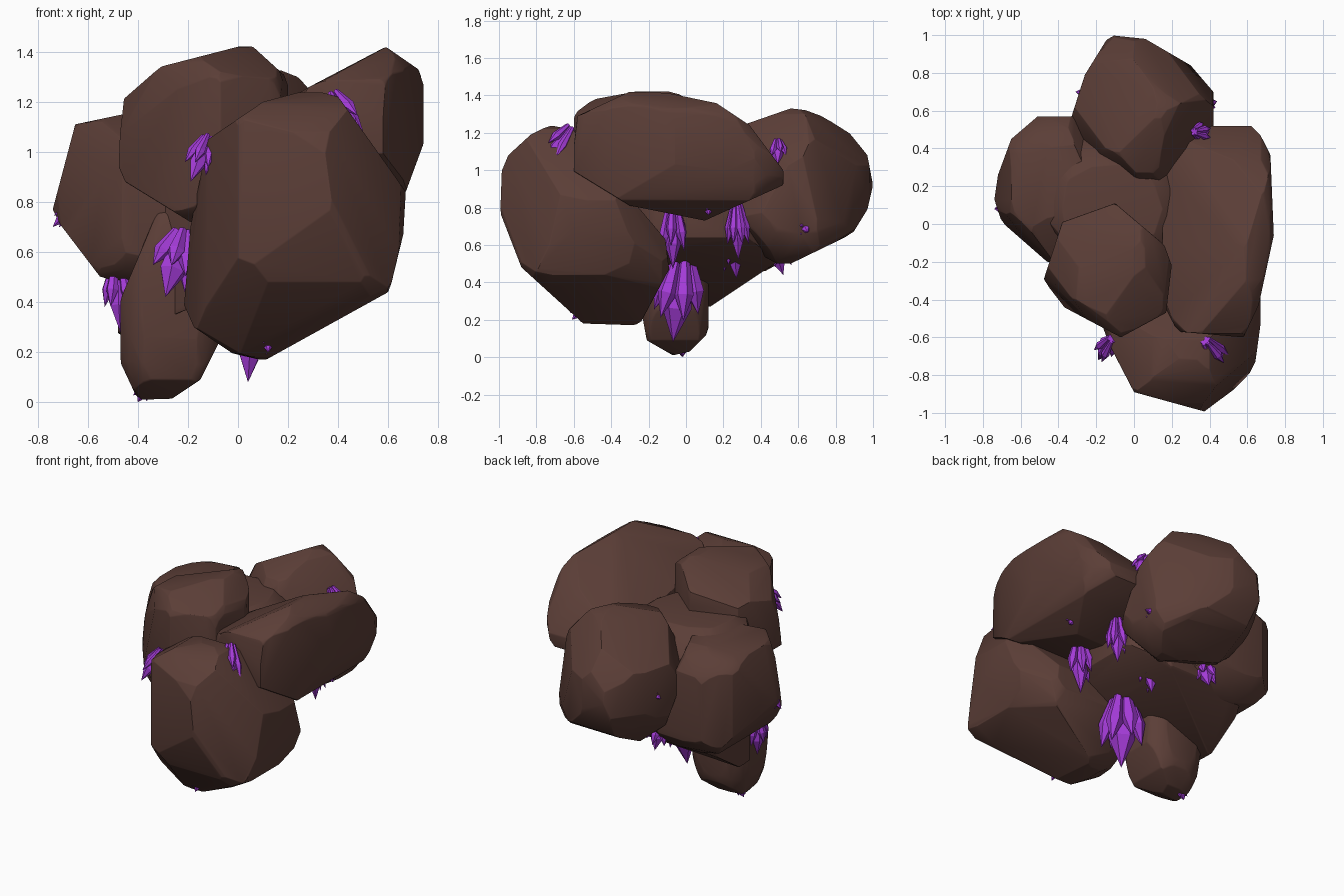
import bpy, bmesh, math, random
from mathutils import Vector

cube = bpy.data.objects.get("Cube")
if cube:
    bpy.data.objects.remove(cube, do_unlink=True)


def make_material(name, rgb):
    material = bpy.data.materials.new(name)
    material.use_nodes = True
    colour = (*rgb, 1)
    material.diffuse_color = colour
    shader = material.node_tree.nodes["Principled BSDF"]
    shader.inputs["Base Color"].default_value = colour
    shader.inputs["Roughness"].default_value = 0.9
    return material


STONE = make_material("brown stone", (0.105, 0.048, 0.038))
CRYSTAL = make_material("purple crystal", (0.38, 0.045, 0.7))


def add_object(name, bm, material):
    bmesh.ops.recalc_face_normals(bm, faces=bm.faces)
    mesh = bpy.data.meshes.new(name)
    bm.to_mesh(mesh)
    bm.free()
    mesh.materials.append(material)
    obj = bpy.data.objects.new(name, mesh)
    bpy.context.scene.collection.objects.link(obj)
    return obj


def slice_off(bm, point, normal):
    """Remove everything beyond a plane and close the cut."""
    geometry = bm.verts[:] + bm.edges[:] + bm.faces[:]
    bmesh.ops.bisect_plane(bm, geom=geometry, dist=1e-5, plane_co=point,
                           plane_no=normal, clear_outer=True)
    open_edges = [edge for edge in bm.edges if edge.is_boundary]
    if open_edges:
        bmesh.ops.holes_fill(bm, edges=open_edges, sides=0)


# The across and up directions that each outline is drawn on
PLANES = {
    "front": (Vector((1, 0, 0)), Vector((0, 0, 1))),
    "side": (Vector((0, 1, 0)), Vector((0, 0, 1))),
    "top": (Vector((1, 0, 0)), Vector((0, 1, 0))),
    "ahead": (Vector((0.8, 0.6, 0)), Vector((-0.27, 0.36, 0.89))),
    "behind": (Vector((-0.8, -0.6, 0)), Vector((0.27, -0.36, 0.89))),
    "below": (Vector((-0.71, 0.71, 0)), Vector((0.29, 0.29, 0.91))),
}


def boulder(name, low, high, seed, **outlines):
    """Rounded block trimmed by outline strokes; sizes in hundredths."""
    rng = random.Random(seed)
    low, high = Vector(low) / 100, Vector(high) / 100
    centre, half = (low + high) / 2, (high - low) / 2
    bm = bmesh.new()
    bmesh.ops.create_icosphere(bm, subdivisions=3, radius=1)
    power = 2.5
    for v in bm.verts:
        size = sum(abs(c) ** power for c in v.co) ** (1 / power)
        v.co = centre + v.co * half * (1.11 / size)

    # Flat limits on all six sides
    for axis in range(3):
        normal = Vector((0, 0, 0))
        normal[axis] = 1
        slice_off(bm, high, normal)
        slice_off(bm, low, -normal)

    # Broad facets following each outline
    for view, points in outlines.items():
        across, up = PLANES[view]
        for start, end in zip(points, points[1:]):
            point = (across * start[0] + up * start[1]) / 100
            normal = across * (end[1] - start[1]) - up * (end[0] - start[0])
            if normal.dot(point - centre) < 0:
                normal.negate()
            slice_off(bm, point, normal.normalized())

    # Small chipped facets
    for chip in range(8):
        normal = Vector([rng.uniform(-1, 1) for c in range(3)]).normalized()
        reach = max(normal.dot(v.co - centre) for v in bm.verts)
        slice_off(bm, centre + normal * reach * rng.uniform(0.97, 0.99), normal)

    # Merge near-flat facets and soften the ridges
    bmesh.ops.remove_doubles(bm, verts=bm.verts, dist=0.012)
    bmesh.ops.dissolve_limit(bm, angle_limit=math.radians(5),
                             verts=bm.verts, edges=bm.edges)
    ridges = [e for e in bm.edges if e.calc_face_angle(0) > math.radians(24)]
    bmesh.ops.bevel(bm, geom=ridges, offset=0.014, segments=2, profile=0.5,
                    affect="EDGES", clamp_overlap=True)
    obj = add_object(name, bm, STONE)
    for polygon in obj.data.polygons:
        polygon.use_smooth = True
    obj.data.set_sharp_from_angle(angle=math.radians(22))


def add_shard(bm, base, tip, radius, sides=6):
    """Pointed prism, narrow at the root and widest near the tip."""
    axis = tip - base
    turn = axis.to_track_quat("Z", "Y")
    rings = []
    for along, width in ((0, 0.45), (0.6, 1)):
        ring = []
        for i in range(sides):
            angle = math.tau * i / sides
            offset = Vector((math.cos(angle), math.sin(angle), 0)) * radius * width
            ring.append(bm.verts.new(base + axis * along + turn @ offset))
        rings.append(ring)
    point = bm.verts.new(tip)
    bm.faces.new(rings[0][::-1])
    for i in range(sides):
        j = (i + 1) % sides
        bm.faces.new((rings[0][i], rings[0][j], rings[1][j], rings[1][i]))
        bm.faces.new((rings[1][i], rings[1][j], point))


def crystal_cluster(name, base, tip, radius, count=5):
    """One long shard with shorter ones fanned around it."""
    rng = random.Random(name)
    base, tip, radius = Vector(base) / 100, Vector(tip) / 100, radius / 100
    axis = tip - base
    turn = axis.to_track_quat("Z", "Y")
    bm = bmesh.new()
    add_shard(bm, base, tip, radius)
    for i in range(count):
        angle = math.tau * (i + rng.uniform(-0.2, 0.2)) / count
        out = turn @ Vector((math.cos(angle), math.sin(angle), 0))
        end = base + axis * rng.uniform(0.6, 0.85) + out * radius * 1.5
        add_shard(bm, base + out * radius * 0.5, end, radius * 0.65)
    add_object(name, bm, CRYSTAL)


# Boulders
boulder("front_boulder", (-22, -100, 17), (67, -8, 125), 1,
        front=[(0, 18), (-22, 33), (-19, 70), (-12, 105), (10, 120), (29, 125),
               (40, 122), (59, 96), (67, 84), (66, 67), (60, 44), (13, 18)],
        side=[(-62, 122), (-73, 124), (-83, 119), (-95, 108), (-100, 96),
              (-100, 79), (-88, 48), (-55, 18), (-25, 17), (-9, 47), (-11, 63),
              (-27, 82)],
        top=[(-20, -45), (-13, -64), (0, -89), (40, -100), (46, -99), (64, -75),
             (67, -53)],
        ahead=[(-54, 66), (-54, 20), (-29, -8), (-6, -6), (15, 0), (31, 17),
               (35, 27), (31, 43)],
        below=[(-94, 72), (-99, 36), (-80, 10), (-37, -8)])
boulder("right_boulder", (15, -61, 73), (74, 53, 143), 2,
        front=[(24, 123), (59, 142), (72, 133), (74, 127), (74, 103), (67, 84),
               (52, 73)],
        side=[(-61, 105), (-58, 129), (-30, 142), (-3, 141), (16, 136),
              (34, 124), (52, 100), (52, 92), (10, 73), (-30, 81), (-61, 100)],
        top=[(38, 53), (61, 53), (72, 42), (74, -6), (66, -43), (58, -60),
             (35, -58)],
        ahead=[(21, 102), (36, 106), (72, 110)])
boulder("upper_boulder", (-48, -60, 72), (20, 12, 143), 3,
        front=[(-12, 73), (-19, 72), (-45, 88), (-48, 95), (-47, 118),
               (-44, 125), (-31, 134), (0, 142), (6, 142), (17, 132)],
        top=[(-48, -30), (-38, 1), (-10, 11), (16, -11), (20, -22), (17, -47),
             (-7, -60), (-39, -43), (-48, -30)],
        ahead=[(-57, 90), (-50, 113), (-37, 120), (-2, 123)],
        behind=[(11, 137), (42, 137), (51, 122), (54, 97), (57, 78)])
boulder("left_boulder", (-75, -20, 46), (8, 58, 115), 4,
        front=[(-46, 115), (-65, 111), (-74, 77), (-71, 71), (-55, 50),
               (-44, 47)],
        top=[(-33, 57), (-51, 57), (-65, 45), (-72, 26), (-74, 13), (-70, 1),
             (-46, -20)],
        behind=[(-2, 75), (8, 95), (46, 87), (51, 70), (55, 42), (50, 31)])
boulder("back_boulder", (-34, 23, 50), (42, 100, 133), 5,
        side=[(33, 125), (56, 133), (65, 132), (88, 124), (96, 113), (100, 92),
              (97, 79), (89, 66), (56, 50)],
        top=[(4, 23), (-18, 34), (-34, 54), (-26, 79), (-13, 100), (6, 98),
             (30, 84), (42, 70)],
        ahead=[(7, 118), (12, 128), (52, 139), (69, 120), (71, 108)],
        behind=[(-77, 73), (-77, 49), (-71, 34), (-32, 20), (-14, 31), (-3, 60),
                (-8, 83), (-18, 102), (-39, 104), (-70, 97), (-77, 73)],
        below=[(-4, 86), (9, 122), (28, 144), (58, 140), (77, 116), (79, 99),
               (70, 82), (53, 64), (18, 66), (-4, 86)])
boulder("core_rock", (-56, -32, 20), (32, 48, 118), 6,
        front=[(-48, 60), (-48, 26), (10, 49), (32, 64)],
        side=[(-20, 30), (13, 27), (46, 49)],
        top=[(-50, 5), (-20, -30)])
boulder("foot_rock", (-47, -24, 0), (-7, 12, 80), 7,
        front=[(-34, 72), (-47, 41), (-47, 16), (-40, 1), (-27, 1), (-15, 9),
               (-9, 21)],
        side=[(-23, 20), (-21, 9), (-7, 1), (2, 3), (11, 12)])

# Crystal clusters
crystal_cluster("hanging_crystals", (7, -2, 54), (4, -7, 8), 8, 6)
crystal_cluster("right_under_crystals", (36, 27, 82), (36, 28, 52), 4)
crystal_cluster("right_inner_crystals", (36, -7, 82), (35, -7, 47), 4.5)
crystal_cluster("core_back_crystals", (9, 25, 68), (9, 27, 42), 4.5)
crystal_cluster("core_left_crystals", (-14, 46, 62), (-14, 52, 44), 4)
crystal_cluster("front_low_crystals", (-22, -28, 68), (-29, -38, 42), 5.5)
crystal_cluster("left_under_crystals", (-48, -4, 55), (-47, -6, 28), 4)
crystal_cluster("upper_front_crystals", (-12, -61, 106), (-19, -72, 88), 3.4)
crystal_cluster("front_top_crystals", (38, -62, 123), (48, -76, 104), 3.8)
crystal_cluster("back_right_crystals", (32, 49, 116), (40, 49, 103), 3)

# Small single crystals poking out of the stone
crystal_cluster("left_stud", (-67, 8, 77), (-74, 8, 70), 2, 3)
crystal_cluster("back_stud", (-24, 69, 90), (-31, 70, 89), 2, 3)
crystal_cluster("front_stud", (12, -54, 27), (12, -61, 20), 2.5, 3)
crystal_cluster("right_stud", (56, 12, 81), (60, 12, 76), 2, 3)
crystal_cluster("back_right_stud", (37, 63, 70), (44, 65, 67), 2.5, 3)
crystal_cluster("foot_stud", (-37, -2, 6), (-40, -2, 0), 2, 3)
